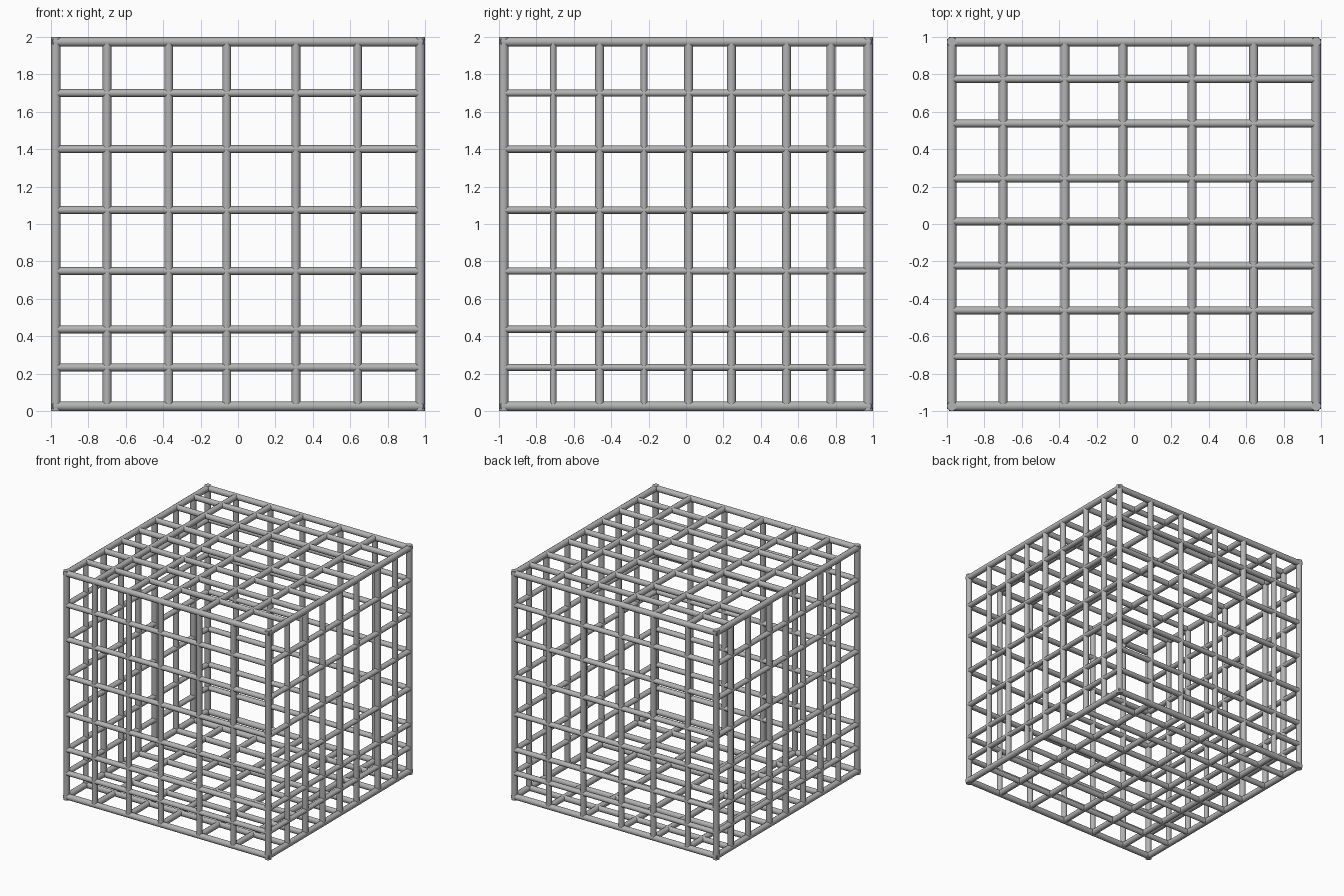
import bpy, bmesh, math
from mathutils import Vector

if "Cube" in bpy.data.objects:
    bpy.data.objects.remove(bpy.data.objects["Cube"])

E = 0.974   # centre line of the outer frame bars
X = [-0.70, -0.37, -0.06, 0.31, 0.64]
Y = [-0.71, -0.462, -0.224, 0.014, 0.243, 0.537, 0.775]
Z = [-0.767, -0.563, -0.252, 0.074, 0.40, 0.70]   # relative to cube centre
SIDES = 12

steel = bpy.data.materials.new("grey metal")
steel.diffuse_color = (0.45, 0.45, 0.45, 1)
steel.use_nodes = True
steel.node_tree.nodes["Principled BSDF"].inputs["Base Color"].default_value = steel.diffuse_color


def bar(bm, axis, pos, half, radii):
    """Round bar along an axis; pos and radii are 3-vectors."""
    u, v = [i for i in range(3) if i != axis]
    rings = []
    for s in (-half, half):
        ring = []
        for k in range(SIDES):
            a = 2 * math.pi * (k + 0.5) / SIDES
            p = Vector(pos)
            p[axis] = s
            p[u] += radii[u] * math.cos(a)
            p[v] += radii[v] * math.sin(a)
            p.z += 1
            ring.append(bm.verts.new(p))
        rings.append(ring)
    a, b = rings
    for k in range(SIDES):
        n = (k + 1) % SIDES
        bm.faces.new((a[k], a[n], b[n], b[k]))
    bm.faces.new(a[::-1])
    bm.faces.new(b)


def finish(name, bm):
    bmesh.ops.recalc_face_normals(bm, faces=bm.faces)
    me = bpy.data.meshes.new(name)
    bm.to_mesh(me)
    bm.free()
    me.materials.append(steel)
    ob = bpy.data.objects.new(name, me)
    bpy.context.collection.objects.link(ob)
    bpy.context.view_layer.objects.active = ob
    ob.select_set(True)
    bpy.ops.object.shade_smooth_by_angle(angle=math.radians(40))
    ob.select_set(False)


def grid_face(name, normal, side, families):
    """One lattice wall: families = (bar axis, offset axis, offsets, half width)."""
    bm = bmesh.new()
    for axis, off, values, r in families:
        for val in values:
            pos = [0, 0, 0]
            pos[normal] = side * E
            pos[off] = val
            rad = [0.025] * 3
            # two of the cross rings are slimmer
            slim = off == 1 and val in (-0.71, -0.224)
            rad[off] = 0.019 if slim else r
            bar(bm, axis, pos, E, rad)
    finish(name, bm)


# Outer frame: twelve edge bars
bm = bmesh.new()
for axis in range(3):
    u, v = [i for i in range(3) if i != axis]
    for su in (-1, 1):
        for sv in (-1, 1):
            pos = [0, 0, 0]
            pos[u], pos[v] = su * E, sv * E
            bar(bm, axis, pos, 1.0 if axis == 2 else 0.99, [0.026] * 3)
finish("outer_frame", bm)

# Six lattice walls
for side, fb, lr, tb in ((-1, "front", "left", "bottom"), (1, "back", "right", "top")):
    grid_face(fb + "_lattice", 1, side, ((0, 2, Z, 0.022), (2, 0, X, 0.024)))
    grid_face(lr + "_lattice", 0, side, ((1, 2, Z, 0.020), (2, 1, Y, 0.025)))
    grid_face(tb + "_lattice", 2, side, ((0, 1, Y, 0.022), (1, 0, X, 0.025)))
